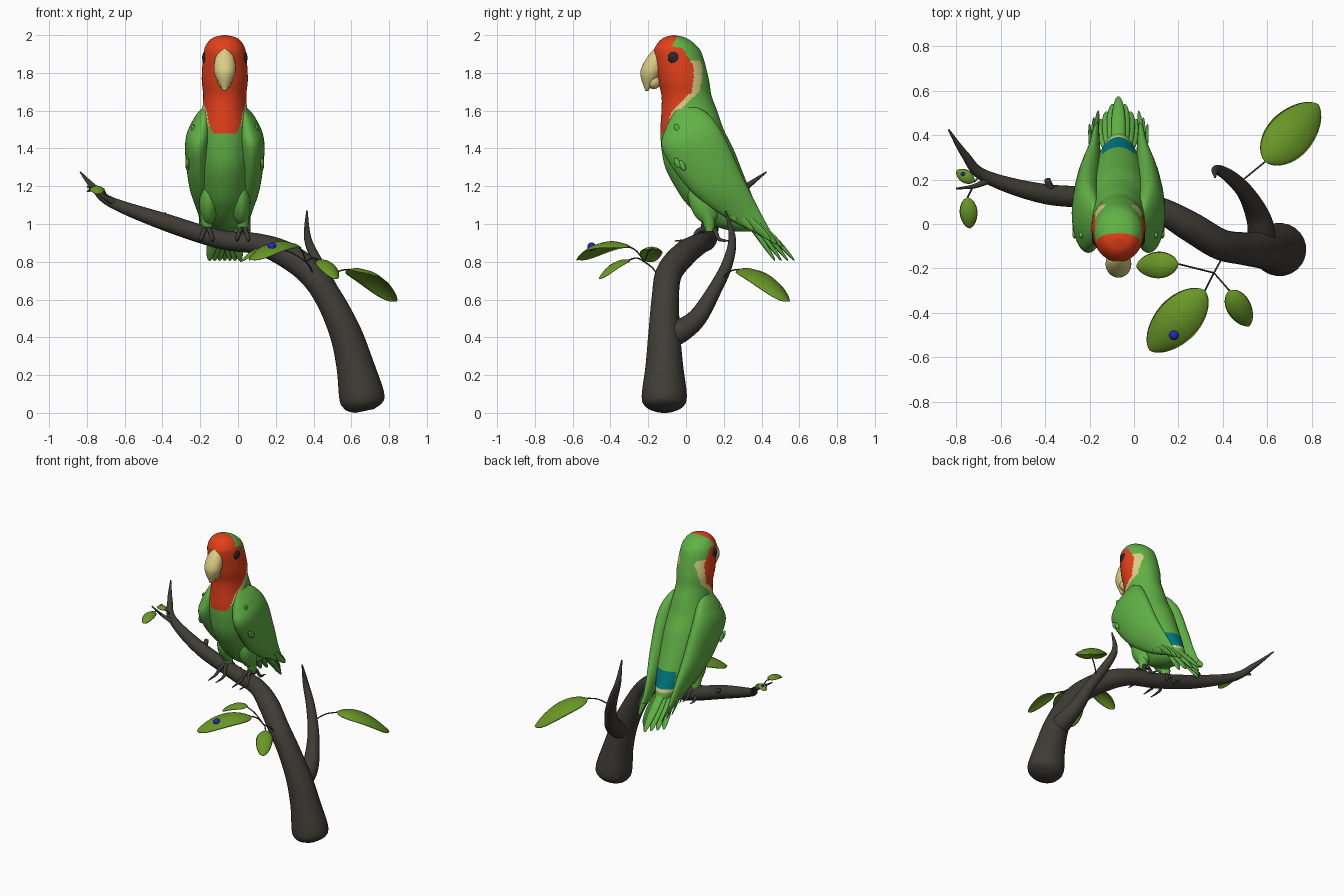
import bpy, bmesh
from math import sin, cos, pi
from mathutils import Vector

cube = bpy.data.objects.get("Cube")
if cube:
    bpy.data.objects.remove(cube)

CX = -0.07  # bird's plane of symmetry


def material(name, *rgb):
    mat = bpy.data.materials.new(name)
    mat.use_nodes = True
    mat.diffuse_color = (*rgb, 1)
    shader = mat.node_tree.nodes["Principled BSDF"]
    shader.inputs["Base Color"].default_value = (*rgb, 1)
    shader.inputs["Roughness"].default_value = 0.8
    return mat


GREEN = material("plumage green", 0.12, 0.44, 0.06)
RED = material("face red", 0.76, 0.05, 0.01)
CREAM = material("beak cream", 0.7, 0.61, 0.23)
TEAL = material("rump teal", 0, 0.19, 0.23)
BARK = material("bark brown", 0.05, 0.046, 0.037)
LEAF = material("leaf green", 0.14, 0.31, 0.02)
BLUE = material("berry blue", 0.02, 0.02, 0.55)
DARK = material("eye dark", 0.02, 0.02, 0.02)


def smooth_rows(rows, steps):
    """Run a smooth curve through rows of numbers."""
    out = []
    last = len(rows) - 1
    for i in range(last):
        before, start = rows[max(i - 1, 0)], rows[i]
        end, after = rows[i + 1], rows[min(i + 2, last)]
        for k in range(steps):
            t = k / steps
            out.append([q + t / 2 * (r - p + t * (2 * p - 5 * q + 4 * r - s + t * (3 * (q - r) + s - p)))
                        for p, q, r, s in zip(before, start, end, after)])
    return out + [list(rows[last])]


def ramp(table, value):
    """Piecewise linear lookup."""
    for (low, low_result), (high, high_result) in zip(table, table[1:]):
        if value <= high:
            share = max(0, (value - low) / (high - low))
            return low_result + (high_result - low_result) * share
    return table[-1][1]


def loft(name, rings, mats, sides=16, rule=None):
    """Skin rings given as (centre, half axis, half axis, curl)."""
    bm = bmesh.new()
    angles = [2 * pi * k / sides for k in range(sides)]
    loops = [[bm.verts.new(centre + a * cos(t) + b * sin(t) + curl * cos(t) ** 2) for t in angles]
             for centre, a, b, curl in rings]
    for low, high in zip(loops, loops[1:]):
        for k in range(sides):
            n = (k + 1) % sides
            bm.faces.new((low[k], low[n], high[n], high[k]))
    bm.faces.new(loops[0])
    bm.faces.new(loops[-1])
    bmesh.ops.recalc_face_normals(bm, faces=bm.faces)
    for face in bm.faces:
        face.smooth = True
        if rule:
            face.material_index = rule(face.calc_center_median())
    mesh = bpy.data.meshes.new(name)
    bm.to_mesh(mesh)
    bm.free()
    for mat in mats:
        mesh.materials.append(mat)
    obj = bpy.data.objects.new(name, mesh)
    bpy.context.collection.objects.link(obj)


def level_loft(name, rows, mats, sides, steps, rule=None):
    """Horizontal ellipses from (height, front y, back y, half width)."""
    rings = [(Vector((CX, (front + back) / 2, z)), Vector((width, 0, 0)),
              Vector((0, (back - front) / 2, 0)), Vector())
             for z, front, back, width in smooth_rows(rows, steps)]
    loft(name, rings, mats, sides, rule)


def tube(name, rows, mat, sides=12):
    """Round limb through (x, y, z, radius)."""
    points = smooth_rows(rows, 7)
    side = Vector((0.3, 0.9, 0.2))
    rings = []
    for i, point in enumerate(points):
        ahead, behind = points[min(i + 1, len(points) - 1)], points[max(i - 1, 0)]
        tangent = (Vector(ahead[:3]) - Vector(behind[:3])).normalized()
        side = (side - tangent * side.dot(tangent)).normalized()
        radius = max(point[3], 0.002)
        rings.append((Vector(point[:3]), side * radius, tangent.cross(side) * radius, Vector()))
    loft(name, rings, [mat], sides)


def blade(name, start, end, width, mat, lift, thick=0.004, side=None, curl=0.0):
    """Rounded leaf or feather whose middle is lifted above the straight line."""
    start, end = Vector(start), Vector(end)
    control = (start + end) / 2 + Vector((0, 0, 2 * lift))
    side = Vector(side or (end - start).cross((0, 0, 1))).normalized()
    rings = []
    for i in range(21):
        angle = 0.05 + (pi - 0.1) * i / 20
        t, swell = (1 - cos(angle)) / 2, sin(angle)
        centre = start * (1 - t) ** 2 + control * (2 * t * (1 - t)) + end * t * t
        tangent = ((control - start) * (1 - t) + (end - control) * t).normalized()
        normal = side.cross(tangent).normalized()
        normal = -normal if normal.z < 0 else normal
        rings.append((centre, side * width * swell, normal * thick * swell, normal * -curl * swell))
    loft(name, rings, [mat], 12)


def ball(name, loc, scale, mat, tilt=0.0):
    bpy.ops.mesh.primitive_uv_sphere_add(segments=24, ring_count=14, location=loc, rotation=(tilt, 0, 0))
    obj = bpy.context.object
    obj.name, obj.scale = name, scale
    obj.data.materials.append(mat)
    bpy.ops.object.shade_smooth()


# Head and body, with the red mask, cream collar and teal rump
MASK = [(1.46, -0.2), (1.48, -0.12), (1.6, -0.07), (1.7, 0.03), (1.76, 0.04),
        (1.84, 0.04), (1.93, -0.02), (1.94, -0.08), (2, -0.04)]
COLLAR = [(1.52, 0), (1.56, 0.03), (1.72, 0.04), (1.86, 0.05), (1.87, 0)]


def plumage(point):
    edge = ramp(MASK, point.z)
    if point.y < edge:
        return 1
    if point.y < edge + ramp(COLLAR, point.z):
        return 2
    if point.y > 0.3 and abs(point.x - CX) < 0.075:
        if 1.045 < point.z < 1.16:
            return 3
        if 1.03 < point.z < 1.045:
            return 2
    return 0


level_loft("body", [
    (0.96, 0.25, 0.42, 0.04), (1, 0.13, 0.41, 0.08), (1.1, 0.01, 0.37, 0.12),
    (1.2, -0.06, 0.33, 0.137), (1.3, -0.11, 0.29, 0.147), (1.4, -0.13, 0.25, 0.147),
    (1.5, -0.135, 0.2, 0.138), (1.6, -0.13, 0.165, 0.12), (1.68, -0.13, 0.135, 0.114),
    (1.77, -0.15, 0.12, 0.122), (1.9, -0.17, 0.085, 0.113), (1.95, -0.155, 0.05, 0.098),
    (1.985, -0.12, 0, 0.065), (2, -0.07, -0.06, 0.01)], [GREEN, RED, CREAM, TEAL], 96, 10, plumage)

# Beak
level_loft("upper_beak", [
    (1.93, -0.165, -0.14, 0.01), (1.89, -0.2, -0.12, 0.045), (1.83, -0.235, -0.12, 0.058),
    (1.78, -0.24, -0.14, 0.05), (1.705, -0.215, -0.2, 0.01)], [CREAM], 24, 6)
ball("lower_beak", (CX, -0.17, 1.755), (0.04, 0.04, 0.04), CREAM)

# Wing sections: front y z, back y z, sideways offset, thickness
WING = smooth_rows([
    (-0.05, 1.61, 0.03, 1.63, 0.1, 0.01), (-0.11, 1.5, 0.12, 1.58, 0.12, 0.05),
    (-0.12, 1.38, 0.2, 1.47, 0.14, 0.07), (0.03, 1.17, 0.3, 1.25, 0.13, 0.06),
    (0.22, 1.03, 0.39, 1.07, 0.11, 0.03), (0.42, 0.93, 0.46, 0.94, 0.1, 0.01)], 9)

for s, label in ((1, "left"), (-1, "right")):
    rings = [(Vector((CX + s * offset, (front_y + back_y) / 2, (front_z + back_z) / 2)),
              Vector((0, (back_y - front_y) / 2, (back_z - front_z) / 2)),
              Vector((thick, 0, 0)), Vector())
             for front_y, front_z, back_y, back_z, offset, thick in WING]
    loft(label + "_wing", rings, [GREEN], 32)

    # Flight feathers fanning out of the wing's lower edge
    for i in range(9):
        tip = Vector((CX + s * (0.13 - 0.02 * (i % 3)), 0.27 + 0.03 * i, 1.015 - 0.017 * i))
        root = Vector((CX + s * 0.115, tip.y - 0.2, tip.z + 0.18))
        blade(f"{label}_flight_feather_{i}", root, tip, 0.024, GREEN, 0, 0.007, (s * 0.4, 0.6, 0.7))

    # Small raised feathers on shoulder and wing
    for height, offset in ((1.5, 0.168), (1.32, 0.198)):
        for part, y in (("front", -0.045), ("back", -0.02)):
            ball(f"{label}_{part}_tuft", (CX + s * offset, y, height - y / 2 - 0.02),
                 (0.01, 0.015, 0.03), GREEN, 0.5)

    ball(label + "_eye", (CX + s * 0.105, -0.063, 1.88), (0.015, 0.033, 0.033), DARK)

    # Thigh, leg and toes
    ball(label + "_thigh", (CX + s * 0.085, 0.09, 1.11), (0.05, 0.07, 0.12), GREEN, 0.4)
    x = CX + s * 0.095
    tube(label + "_leg", [(x, 0.09, 1.1, 0.04), (x, 0.12, 1.02, 0.034), (x, 0.125, 0.96, 0.026)], GREEN)
    for spread in (-0.03, 0.03):
        for part, reach in (("front", -0.18), ("back", 0.11)):
            tube(f"{label}_{part}_toe",
                 [(x + spread * out, 0.12 + reach * along, z, radius) for out, along, z, radius in
                  ((0, 0, 0.975, 0.014), (0.5, 0.3, 0.965, 0.012), (1, 0.5, 0.92, 0.01), (1, 1, 0.91, 0.003))],
                 BARK, 8)

# Tail feathers, longest in the middle
for i in range(-3, 4):
    drop = 0.015 * abs(i)
    blade(f"tail_feather_{i + 3}", (CX + 0.012 * i, 0.3, 1.08 - drop),
          (CX + 0.027 * i, 0.575 - 2.3 * drop, 0.805), 0.032, GREEN, 0.012, 0.014, (1, 0, 0))

# Branch and its forks
tube("main_branch", [
    (0.67, -0.115, 0.01, 0.05), (0.665, -0.115, 0.035, 0.1), (0.655, -0.115, 0.09, 0.12),
    (0.62, -0.115, 0.25, 0.1), (0.57, -0.115, 0.42, 0.085), (0.485, -0.11, 0.6, 0.073),
    (0.385, -0.09, 0.74, 0.07), (0.25, -0.01, 0.84, 0.068), (0.1, 0.07, 0.895, 0.056),
    (-0.1, 0.115, 0.92, 0.05), (-0.4, 0.135, 1.015, 0.045), (-0.67, 0.215, 1.115, 0.028),
    (-0.76, 0.31, 1.19, 0.018), (-0.835, 0.425, 1.275, 0.004)], BARK, 24)
tube("side_branch", [
    (0.575, -0.09, 0.4, 0.065), (0.57, -0.01, 0.445, 0.06), (0.545, 0.065, 0.51, 0.05),
    (0.5, 0.145, 0.64, 0.038), (0.43, 0.215, 0.78, 0.03), (0.37, 0.245, 0.92, 0.02),
    (0.365, 0.21, 1.07, 0.004)], BARK, 16)
tube("branch_stub", [(-0.37, 0.13, 1.01, 0.025), (-0.39, 0.2, 1.05, 0.014)], BARK)
tube("end_twig", [(-0.65, 0.2, 1.11, 0.018), (-0.72, 0.17, 1.15, 0.01), (-0.8, 0.16, 1.2, 0.004)], BARK)

# Leaves, each on a thin stalk: stalk root, leaf start, tip, half width
FORK = (0.36, -0.22, 0.8)
LEAVES = {
    "side_leaf": ((0.48, 0.19, 0.71), (0.59, 0.28, 0.76), (0.83, 0.54, 0.59), 0.105),
    "large_front_leaf": (FORK, (0.32, -0.3, 0.88), (0.07, -0.57, 0.81), 0.1),
    "inner_front_leaf": (FORK, (0.2, -0.18, 0.87), (0.01, -0.19, 0.8), 0.06),
    "outer_front_leaf": (FORK, (0.43, -0.3, 0.81), (0.52, -0.46, 0.71), 0.055),
    "twig_leaf": ((-0.73, 0.16, 1.16), (-0.75, 0.12, 1.19), (-0.74, -0.02, 1.16), 0.04),
    "tip_leaf": ((-0.69, 0.22, 1.13), (-0.72, 0.19, 1.18), (-0.8, 0.24, 1.17), 0.03),
}


def stalk(name, root, end):
    bend = (Vector(root) + Vector(end)) / 2 + Vector((0, 0, 0.015))
    tube(name, [(*point, 0.004) for point in (root, bend, end)], BARK, 8)


stalk("leaf_twig", (0.41, -0.13, 0.7), FORK)
for name, (root, start, end, width) in LEAVES.items():
    blade(name, start, end, width, LEAF, width * 0.55, curl=width * 0.35)
    stalk(name + "_stalk", root, start)

# Berries
ball("large_berry", (0.18, -0.5, 0.88), [0.022] * 3, BLUE)
ball("small_berry", (-0.77, 0.225, 1.19), [0.009] * 3, BLUE)
